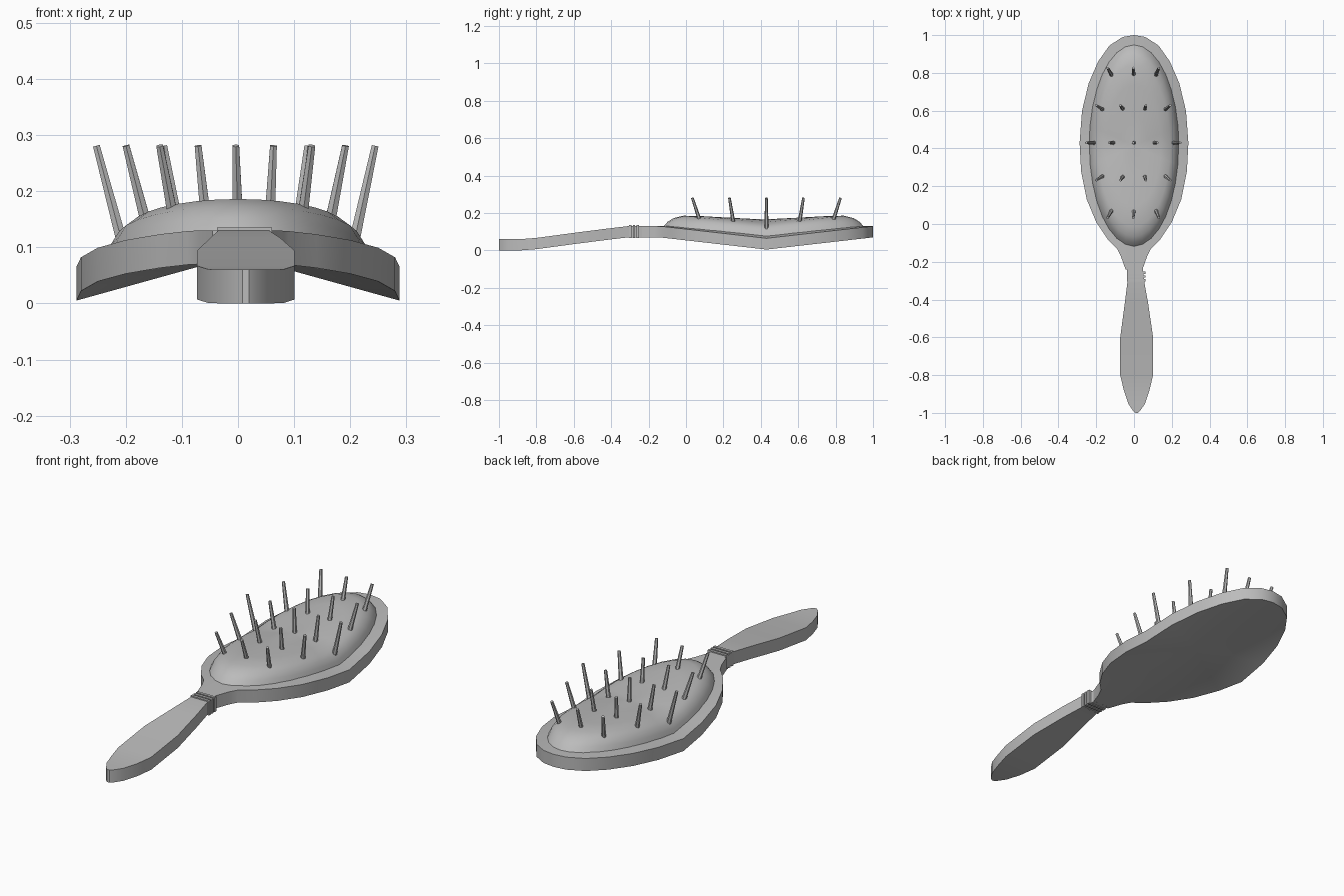
import bpy, bmesh, math
from mathutils import Vector

cube = bpy.data.objects.get("Cube")
if cube:
    bpy.data.objects.remove(cube)

grey = bpy.data.materials.new("plain_grey")
grey.use_nodes = True
colour = (0.5, 0.5, 0.5, 1)
grey.diffuse_color = colour
grey.node_tree.nodes["Principled BSDF"].inputs["Base Color"].default_value = colour


def finish(bm, name, smooth=True):
    bmesh.ops.recalc_face_normals(bm, faces=bm.faces)
    mesh = bpy.data.meshes.new(name)
    bm.to_mesh(mesh)
    bm.free()
    mesh.materials.append(grey)
    obj = bpy.data.objects.new(name, mesh)
    bpy.context.collection.objects.link(obj)
    if smooth:
        bpy.ops.object.select_all(action='DESELECT')
        obj.select_set(True)
        bpy.context.view_layer.objects.active = obj
        bpy.ops.object.shade_smooth_by_angle(angle=math.radians(30))
    return obj


MID = 0.43      # y of the widest place of the head
THICK = 0.06


def head_z(y):
    return 0.065 + 0.065 * min(1, abs(y - MID) / 0.57)


# Head: mirrored outline, walls, and two saddle-shaped faces fanned to a centre
half = [(0.06, 0.99), (0.13, 0.945), (0.19, 0.86), (0.24, 0.745), (0.275, 0.6),
        (0.288, 0.43), (0.28, 0.28), (0.25, 0.13), (0.20, 0.01), (0.14, -0.08),
        (0.09, -0.13), (0.07, -0.17), (0.045, -0.24)]
outline = [(0, 1)] + half + [(-x, y) for x, y in reversed(half)]
bm = bmesh.new()
top = [bm.verts.new((x, y, head_z(y))) for x, y in outline]
low = [bm.verts.new((x, y, head_z(y) - THICK)) for x, y in outline]
top_mid = bm.verts.new((0, MID, 0.13))
low_mid = bm.verts.new((0, MID, 0.085))
for i in range(len(outline)):
    j = (i + 1) % len(outline)
    bm.faces.new((top[i], top[j], low[j], low[i]))
    bm.faces.new((top[j], top[i], top_mid))
    bm.faces.new((low[i], low[j], low_mid))
finish(bm, "head")

# Cushion: nested ovals (scale, side height, extra height at the ends)
SEG = 32
bm = bmesh.new()
rings = []
for scale, side, end in [(1, 0.068, 0.06), (0.96, 0.095, 0.058), (0.9, 0.118, 0.055),
                         (0.8, 0.136, 0.05), (0.6, 0.15, 0.033), (0.3, 0.161, 0.013)]:
    ring = []
    for k in range(SEG):
        a = math.tau * k / SEG
        ring.append(bm.verts.new((0.24 * scale * math.cos(a), 0.415 + 0.535 * scale * math.sin(a),
                                  side + end * abs(math.sin(a)))))
    rings.append(ring)
peak = bm.verts.new((0, 0.415, 0.166))
for k in range(SEG):
    n = (k + 1) % SEG
    for a, b in zip(rings, rings[1:]):
        bm.faces.new((a[k], a[n], b[n], b[k]))
    bm.faces.new((rings[-1][k], rings[-1][n], peak))
finish(bm, "cushion")

# Handle: cross sections (y, half width, top height, centre x)
sections = [(-0.23, 0.042, 0.13, 0.004), (-0.31, 0.045, 0.13, 0.01), (-0.42, 0.062, 0.117, 0.013),
            (-0.6, 0.087, 0.094, 0.014), (-0.8, 0.087, 0.067, 0.014), (-0.88, 0.068, 0.061, 0.014),
            (-0.95, 0.045, 0.06, 0.014), (-0.99, 0.018, 0.06, 0.014), (-1, 0.006, 0.06, 0.014)]
bm = bmesh.new()
loops = []
for y, w, z, c in sections:
    loops.append([bm.verts.new((c + sx * w, y, z - drop))
                  for sx, drop in ((-1, 0), (1, 0), (1, THICK), (-1, THICK))])
for a, b in zip(loops, loops[1:]):
    for k in range(4):
        bm.faces.new((a[k], a[(k + 1) % 4], b[(k + 1) % 4], b[k]))
bm.faces.new(loops[0])
bm.faces.new(loops[-1])
finish(bm, "handle")

# Three raised bands round the neck
for n in range(3):
    bm = bmesh.new()
    bmesh.ops.create_cube(bm, size=1)
    bmesh.ops.scale(bm, vec=(0.098, 0.013, 0.069), verts=bm.verts)
    bmesh.ops.translate(bm, vec=(0.012, -0.257 - 0.021 * n, 0.101), verts=bm.verts)
    finish(bm, "neck_band_%d" % (n + 1), smooth=False)


# Bristles: tapered pins that lean outwards
def bristle(name, base, tip):
    axis = tip - base
    bm = bmesh.new()
    bmesh.ops.create_cone(bm, cap_ends=True, segments=6, radius1=0.011, radius2=0.007,
                          depth=axis.length)
    bmesh.ops.rotate(bm, cent=(0, 0, 0), verts=bm.verts,
                     matrix=Vector((0, 0, 1)).rotation_difference(axis).to_matrix())
    bmesh.ops.translate(bm, vec=(base + tip) / 2, verts=bm.verts)
    finish(bm, name, smooth=False)


rows = {-2: (-0.113, 0, 0.113), -1: (-0.163, -0.056, 0.056, 0.163),
        0: (-0.207, -0.107, 0, 0.107, 0.207)}
for r in range(-2, 3):
    for n, x in enumerate(rows[-abs(r)]):
        base = Vector((x, MID + 0.17 * r + 0.005 * r, 0.11 if abs(x) > 0.2 else 0.14))
        tip = Vector((x * 1.2 - 0.004, MID + 0.198 * r, 0.281))
        bristle("bristle_%d_%d" % (r + 3, n + 1), base, tip)
